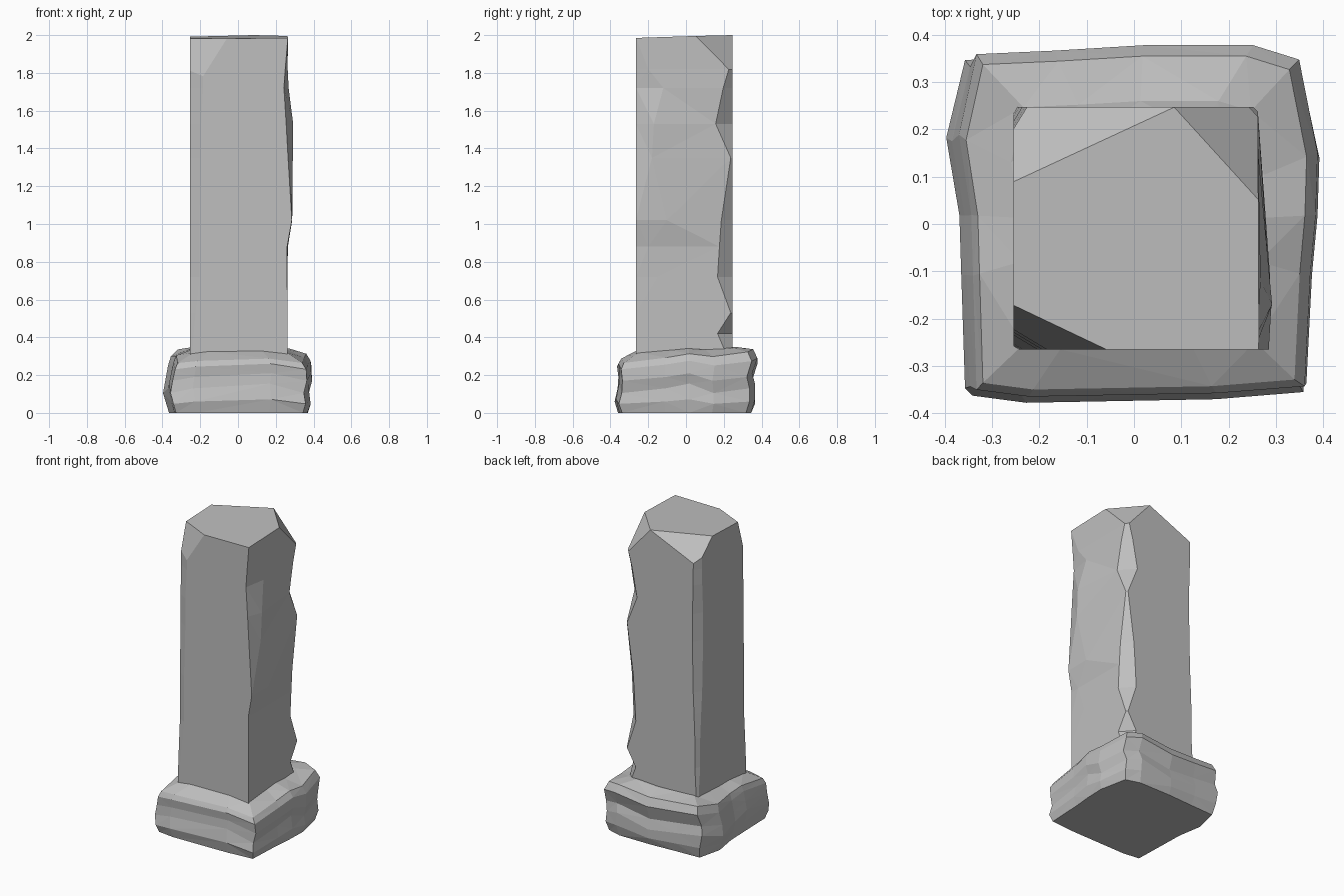
import bpy
import bmesh
from mathutils import Vector

cube = bpy.data.objects.get("Cube")
if cube:
    bpy.data.objects.remove(cube, do_unlink=True)

# Single stone colour
stone = bpy.data.materials.new("grey_stone")
stone.use_nodes = True
colour = (0.52, 0.52, 0.52, 1)
stone.diffuse_color = colour
shader = next(n for n in stone.node_tree.nodes if n.type == "BSDF_PRINCIPLED")
shader.inputs["Base Color"].default_value = colour
shader.inputs["Roughness"].default_value = 0.9


def loft(rings):
    """Join closed rings of points from bottom to top and cap both ends."""
    bm = bmesh.new()
    loops = [[bm.verts.new(point) for point in ring] for ring in rings]
    count = len(loops[0])
    for low, high in zip(loops, loops[1:]):
        for i in range(count):
            j = (i + 1) % count
            bm.faces.new((low[i], low[j], high[j], high[i]))
    bm.faces.new(list(reversed(loops[0])))
    bm.faces.new(loops[-1])
    return bm


def chip(bm, a, b, c):
    """Break off everything above the plane through three points."""
    a, b, c = Vector(a), Vector(b), Vector(c)
    normal = (b - a).cross(c - a).normalized()
    if normal.z < 0:
        normal = -normal
    geometry = bm.verts[:] + bm.edges[:] + bm.faces[:]
    cut = bmesh.ops.bisect_plane(bm, geom=geometry, plane_co=a, plane_no=normal,
                                 clear_outer=True)["geom_cut"]
    edges = [item for item in cut if isinstance(item, bmesh.types.BMEdge)]
    bmesh.ops.holes_fill(bm, edges=edges, sides=0)


def finish(bm, name):
    bmesh.ops.triangulate(bm, faces=[f for f in bm.faces if len(f.verts) == 4],
                          quad_method="SHORT_EDGE")
    bmesh.ops.recalc_face_normals(bm, faces=bm.faces[:])
    mesh = bpy.data.meshes.new(name)
    bm.to_mesh(mesh)
    bm.free()
    mesh.materials.append(stone)
    obj = bpy.data.objects.new(name, mesh)
    bpy.context.collection.objects.link(obj)
    return obj


# Shaft: a square section whose worn corners vary with height
LEFT, RIGHT, FRONT, BACK = -0.255, 0.262, -0.265, 0.247


def shaft_ring(z, front_left, front_edge, bulge, bulge_y, back_right, back_left):
    return [
        (LEFT + front_left, FRONT, z),
        (front_edge, FRONT, z),
        (bulge, bulge_y, z),
        (RIGHT, BACK - back_right, z),
        (RIGHT - back_right * 0.9, BACK, z),
        (LEFT + back_left * 0.6, BACK, z),
        (LEFT, BACK - back_left, z),
        (LEFT, FRONT + front_left * 0.6, z),
    ]


shaft = loft([shaft_ring(*row) for row in (
    (0.28, 0.01, 0.262, 0.262, -0.20, 0.02, 0.01),
    (0.42, 0.02, 0.262, 0.262, -0.20, 0.08, 0.02),
    (0.53, 0.03, 0.262, 0.262, -0.15, 0.01, 0.03),
    (0.72, 0.05, 0.26, 0.262, -0.15, 0.08, 0.03),
    (0.88, 0.05, 0.26, 0.264, -0.20, 0.07, 0.04),
    (1.02, 0.05, 0.285, 0.287, -0.10, 0.06, 0.05),
    (1.35, 0.06, 0.265, 0.29, -0.18, 0.01, 0.06),
    (1.53, 0.06, 0.255, 0.292, -0.17, 0.09, 0.06),
    (1.72, 0.07, 0.243, 0.268, -0.12, 0.05, 0.05),
    (1.82, 0.07, 0.25, 0.263, -0.20, 0.02, 0.05),
    (2.0, 0.05, 0.265, 0.264, -0.20, 0.02, 0.04),
)])

# Weathered top: a near-level cut, then three broken corners
chip(shaft, (LEFT, FRONT, 1.98), (RIGHT, FRONT, 1.985), (0.08, BACK, 2.0))
chip(shaft, (-0.06, FRONT, 1.98), (-0.25, -0.175, 1.98), (-0.18, FRONT, 1.79))
chip(shaft, (LEFT, 0.1, 1.982), (0.085, BACK, 2.0), (-0.18, 0.24, 1.89))
chip(shaft, (0.085, BACK, 2.0), (0.26, 0.065, 1.985), (0.25, 0.16, 1.9))
finish(shaft, "pillar_shaft")

# Base: a rough block outline, fitted to the extents of each layer
OUTLINE = [(-0.9, -0.96), (-0.6, -1), (0.45, -0.98), (0.93, -0.94),
           (0.96, -0.3), (0.99, 0.05), (1, 0.4), (0.9, 0.92),
           (0.65, 1), (0.05, 1), (-0.45, 0.97), (-0.9, 0.95),
           (-1, 0.5), (-0.93, 0.05), (-0.92, -0.3)]


def base_ring(z, left, right, front, back, wave=0.0, tilt=0.0):
    ring = []
    for i, (u, v) in enumerate(OUTLINE):
        x = u * (right if u > 0 else -left)
        y = v * (back if v > 0 else -front)
        lift = wave * (i % 3 - 1) + tilt * v
        ring.append((x, y, z + lift))
    return ring


base = loft([base_ring(*row) for row in (
    (0.0, -0.365, 0.37, -0.36, 0.345),
    (0.06, -0.38, 0.385, -0.378, 0.365, 0.012),
    (0.13, -0.397, 0.375, -0.362, 0.365, 0.025),
    (0.19, -0.385, 0.392, -0.358, 0.35, 0.02),
    (0.26, -0.37, 0.388, -0.365, 0.378, 0.015, 0.015),
    (0.3, -0.355, 0.365, -0.35, 0.355, 0.012, 0.025),
    (0.335, -0.26, 0.275, -0.265, 0.26, 0.005, 0.01),
    (0.34, -0.2, 0.2, -0.2, 0.2),
)])
finish(base, "pillar_base")
